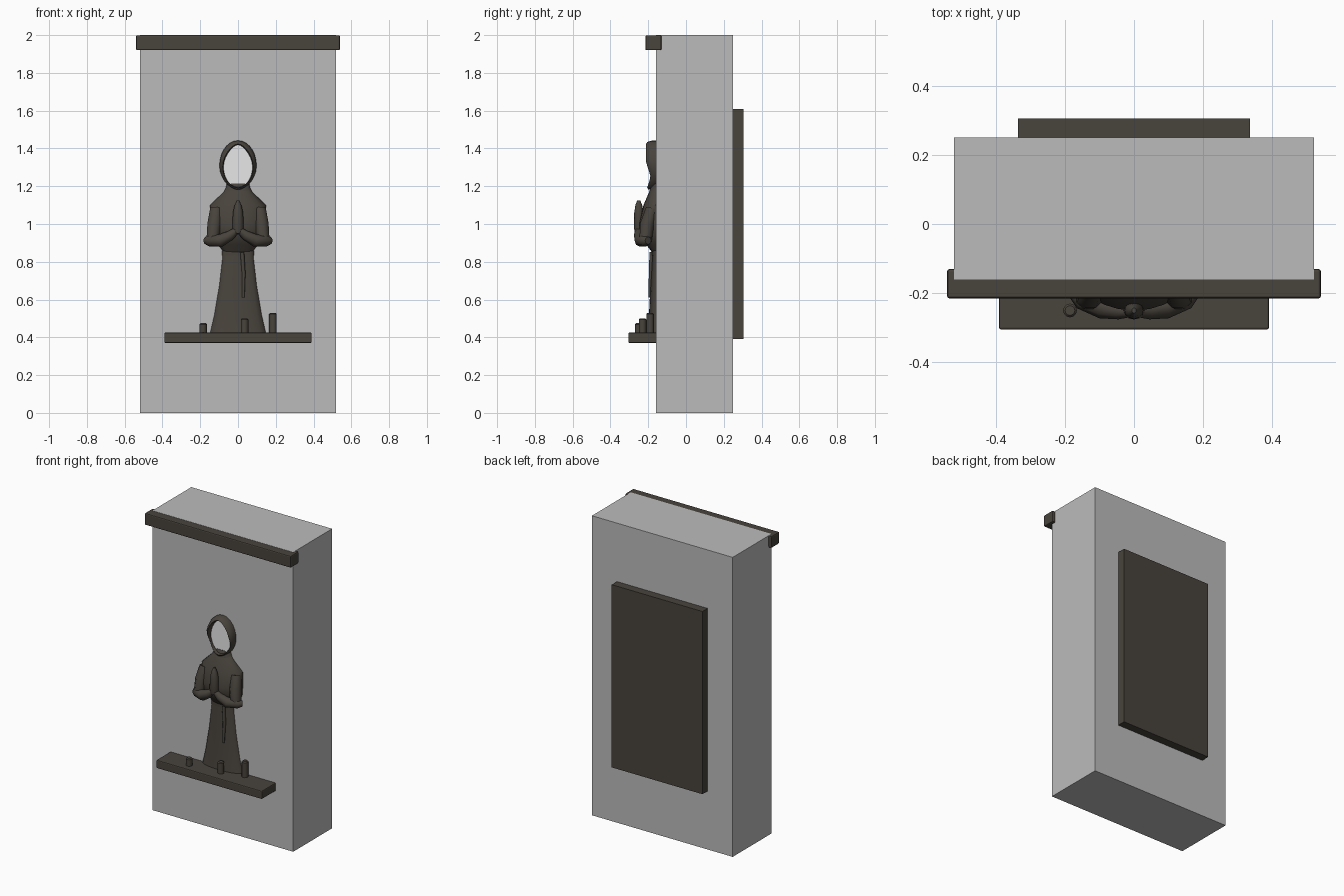
import bpy, bmesh, math
from mathutils import Vector

cube = bpy.data.objects.get("Cube")
if cube:
    bpy.data.objects.remove(cube, do_unlink=True)

WALL = -0.16   # front plane of the block


def material(name, rgb):
    m = bpy.data.materials.new(name)
    m.use_nodes = True
    m.diffuse_color = (*rgb, 1)
    b = m.node_tree.nodes["Principled BSDF"]
    b.inputs["Base Color"].default_value = (*rgb, 1)
    b.inputs["Roughness"].default_value = 0.8
    return m


STONE = material("pale stone", (0.5, 0.5, 0.5))
BRONZE = material("dark bronze", (0.065, 0.056, 0.045))
WHITE = material("white face", (0.95, 0.95, 0.95))


def finish(name, bm, mat, smooth=None):
    bmesh.ops.recalc_face_normals(bm, faces=bm.faces)
    mesh = bpy.data.meshes.new(name)
    bm.to_mesh(mesh)
    bm.free()
    ob = bpy.data.objects.new(name, mesh)
    bpy.context.collection.objects.link(ob)
    mesh.materials.append(mat)
    if smooth:
        bpy.ops.object.select_all(action='DESELECT')
        ob.select_set(True)
        bpy.context.view_layer.objects.active = ob
        bpy.ops.object.shade_smooth_by_angle(angle=math.radians(smooth))
    return ob


def box(name, lo, hi, mat, bevel=0):
    bm = bmesh.new()
    bmesh.ops.create_cube(bm, size=1)
    for v in bm.verts:
        v.co = Vector([(a + b) / 2 + c * (b - a) for a, b, c in zip(lo, hi, v.co)])
    ob = finish(name, bm, mat)
    if bevel:
        mod = ob.modifiers.new("Bevel", 'BEVEL')
        mod.width, mod.segments = bevel, 2
    return ob


def bridge(bm, a, b):
    n = len(a)
    for i in range(n):
        bm.faces.new((a[i], a[(i + 1) % n], b[(i + 1) % n], b[i]))


def loft(name, rows, mat, x=0, y=WALL, sides=20, smooth=35):
    """Stack elliptical rings given as (height, x radius, y radius)."""
    bm = bmesh.new()
    rings = []
    for z, rx, ry in rows:
        angles = [math.tau * i / sides for i in range(sides)]
        rings.append([bm.verts.new((x + rx * math.cos(t), y + ry * math.sin(t), z)) for t in angles])
    for a, b in zip(rings, rings[1:]):
        bridge(bm, a, b)
    bm.faces.new(rings[0])
    bm.faces.new(rings[-1])
    return finish(name, bm, mat, smooth)


def limb(name, points, mat):
    """Tapered tube through (x, y, z, radius) points."""
    cu = bpy.data.curves.new(name, 'CURVE')
    cu.dimensions = '3D'
    cu.bevel_depth, cu.bevel_resolution, cu.use_fill_caps = 1, 2, True
    sp = cu.splines.new('POLY')
    sp.points.add(len(points) - 1)
    for p, (x, y, z, r) in zip(sp.points, points):
        p.co, p.radius = (x, y, z, 1), r
    cu.materials.append(mat)
    ob = bpy.data.objects.new(name, cu)
    bpy.context.collection.objects.link(ob)
    return ob


# Block, top beam, back panel and shelf
box("block", (-0.52, WALL, 0), (0.52, 0.25, 2), STONE)
box("top_beam", (-0.54, -0.215, 1.92), (0.54, -0.13, 1.999), BRONZE, 0.007)
box("back_panel", (-0.335, 0.25, 0.39), (0.335, 0.305, 1.61), BRONZE)
box("shelf", (-0.39, -0.305, 0.37), (0.39, -0.12, 0.425), BRONZE, 0.006)

# Candles on the shelf
for name, x, y, top in (("right", -0.185, -0.25, 0.475),
                        ("middle", 0.035, -0.23, 0.5),
                        ("left", 0.185, -0.19, 0.53)):
    loft(name + "_candle", [(0.42, 0.02, 0.02), (top - 0.006, 0.02, 0.02), (top, 0.014, 0.014)],
         BRONZE, x, y, 12)

# Robe: flared skirt, sash and bodice
loft("skirt", [(0.42, 0.148, 0.045), (0.52, 0.125, 0.036), (0.68, 0.098, 0.028), (0.84, 0.08, 0.018)], BRONZE)
loft("sash", [(0.832, 0.084, 0.022), (0.86, 0.084, 0.022)], BRONZE)
loft("bodice", [(0.85, 0.075, 0.02), (0.89, 0.105, 0.05), (0.94, 0.143, 0.085), (1.0, 0.148, 0.09),
                (1.1, 0.148, 0.065), (1.17, 0.075, 0.035), (1.19, 0.065, 0.025)], BRONZE)
limb("sash_cord", [(0.022, -0.183, 0.85, 0.011), (0.03, -0.187, 0.74, 0.01), (0.028, -0.193, 0.61, 0.007)], BRONZE)

# Sleeves and joined hands
for side, s in (("right", -1), ("left", 1)):
    limb(side + "_upper_sleeve", [(s * 0.115, -0.18, 1.08, 0.035), (s * 0.125, -0.205, 1.0, 0.04),
                                  (s * 0.135, -0.215, 0.91, 0.035)], BRONZE)
    limb(side + "_forearm", [(s * 0.172, -0.2, 0.912, 0.02), (s * 0.15, -0.215, 0.912, 0.032),
                             (s * 0.09, -0.24, 0.913, 0.034), (s * 0.04, -0.25, 0.94, 0.026),
                             (s * 0.01, -0.252, 0.965, 0.018)], BRONZE)
loft("joined_hands", [(0.95, 0.022, 0.02), (0.98, 0.03, 0.026), (1.06, 0.027, 0.024),
                      (1.1, 0.018, 0.018), (1.125, 0.006, 0.008)], BRONZE, 0, -0.25, 12)

# Hood: a rounded shell around a pointed opening
n = 28
outer, inner = [], []
for i in range(n):
    t = math.tau * i / n
    s, c = math.sin(t), math.cos(t)
    low = max(0, -c)
    outer.append((0.098 * s * (1 - 0.25 * low ** 3), 1.31 + 0.132 * c))
    peak = 1 - 0.3 * max(0, c) ** 2
    inner.append((0.077 * s * peak, 1.302 + (0.117 if c > 0 else 0.107) * c))
bm = bmesh.new()
rows = []
for k, y in ((0, WALL + 0.02), (0, -0.18), (0.35, -0.205), (0.8, -0.212), (1, -0.205), (1, -0.172)):
    ring = []
    for (ox, oz), (ix, iz) in zip(outer, inner):
        z = oz + (iz - oz) * k
        lean = 0.025 * max(0, 1 - abs(z - 1.25) / 0.08) if -0.21 < y - 0.01 < -0.17 or y < -0.19 else 0
        ring.append(bm.verts.new((ox + (ix - ox) * k, y + lean, z)))
    rows.append(ring)
for a, b in zip(rows, rows[1:]):
    bridge(bm, a, b)
finish("hood", bm, BRONZE, 40)

# Face plate inside the opening
bm = bmesh.new()
bm.faces.new([bm.verts.new((x, -0.175, z)) for x, z in inner])
finish("face", bm, WHITE)

# Collar joining hood and shoulders
loft("collar", [(1.165, 0.072, 0.035), (1.19, 0.064, 0.03), (1.215, 0.06, 0.018)], BRONZE)
